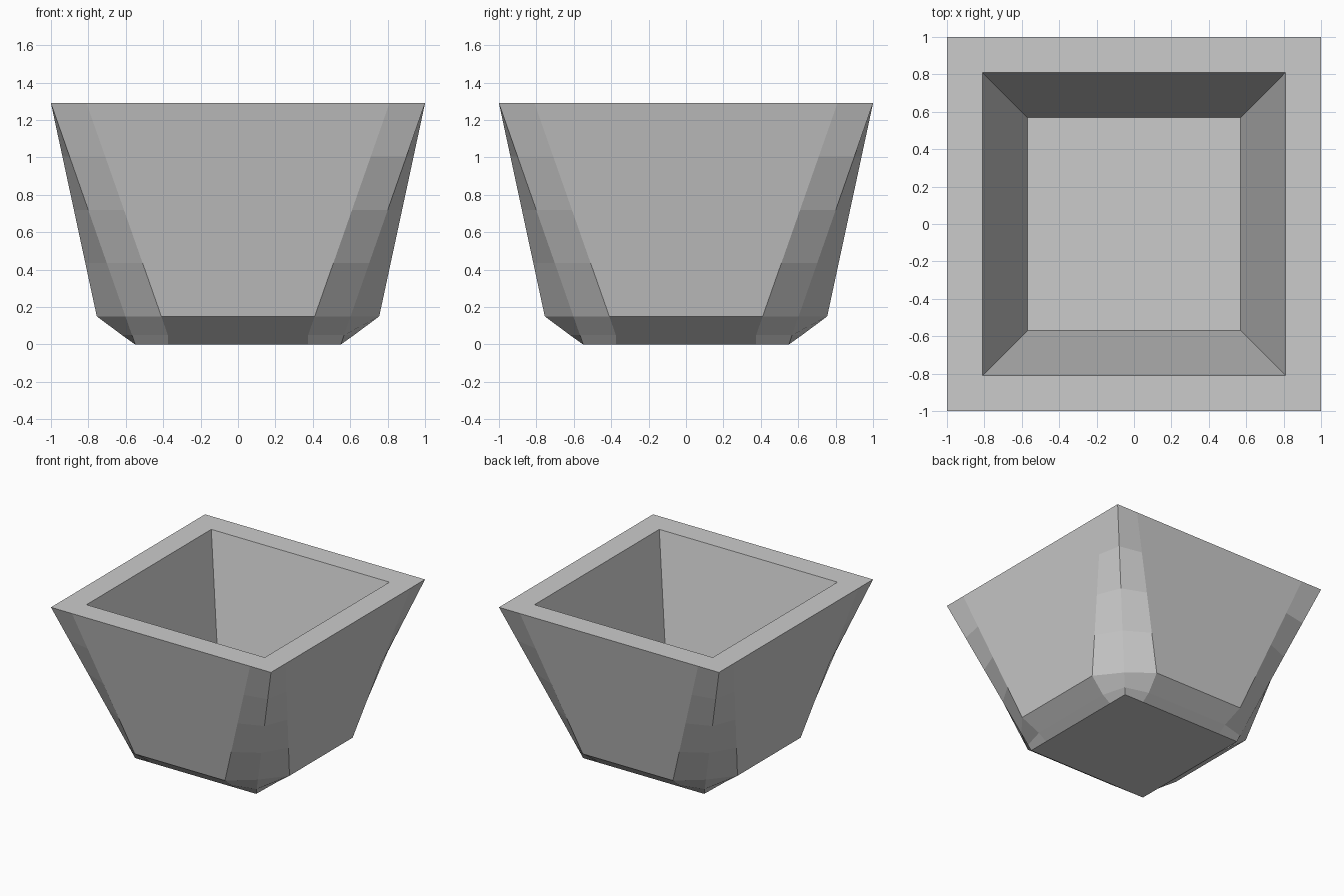
import bpy, bmesh

if "Cube" in bpy.data.objects:
    bpy.data.objects.remove(bpy.data.objects["Cube"])

# Square planter bowl: stacked 12-point rings (flat panel ends + corner per side)
# Each ring: half panel width, panel distance from centre, corner distance, height
TOP, FOOT = 1.29, 0.15
bottom = (0.375, 0.55, 0.55, 0.0)
low = (0.375, 0.62, 0.567, 0.05)
foot = (0.41, 0.755, 0.602, FOOT)
rim = (0.81, 1.0, 1.0, TOP)
inner_rim = (0.60, 0.81, 0.81, TOP)
inner_floor = (0.40, 0.57, 0.57, FOOT)


def mix(a, b, t):
    return tuple(p + (q - p) * t for p, q in zip(a, b))


def ring(bm, spec):
    w, d, c, z = spec
    verts = []
    pts = [(-w, -d), (w, -d), (c, -c)]
    for _ in range(4):
        verts += [bm.verts.new((x, y, z)) for x, y in pts]
        pts = [(-y, x) for x, y in pts]
    return verts


bm = bmesh.new()
# Outer wall rises from the foot, then the cavity descends to the floor
steps = 4
specs = [bottom, low] + [mix(foot, rim, i / steps) for i in range(steps + 1)]
specs += [inner_rim, inner_floor]
rings = [ring(bm, s) for s in specs]
for a, b in zip(rings, rings[1:]):
    for i in range(12):
        j = (i + 1) % 12
        bm.faces.new((a[i], a[j], b[j], b[i]))
# Underside and inside floor
bm.faces.new(rings[0][::-1])
bm.faces.new(rings[-1])
bmesh.ops.recalc_face_normals(bm, faces=bm.faces)

mesh = bpy.data.meshes.new("square_bowl")
bm.to_mesh(mesh)
bm.free()
bowl = bpy.data.objects.new("square_bowl", mesh)
bpy.context.collection.objects.link(bowl)
